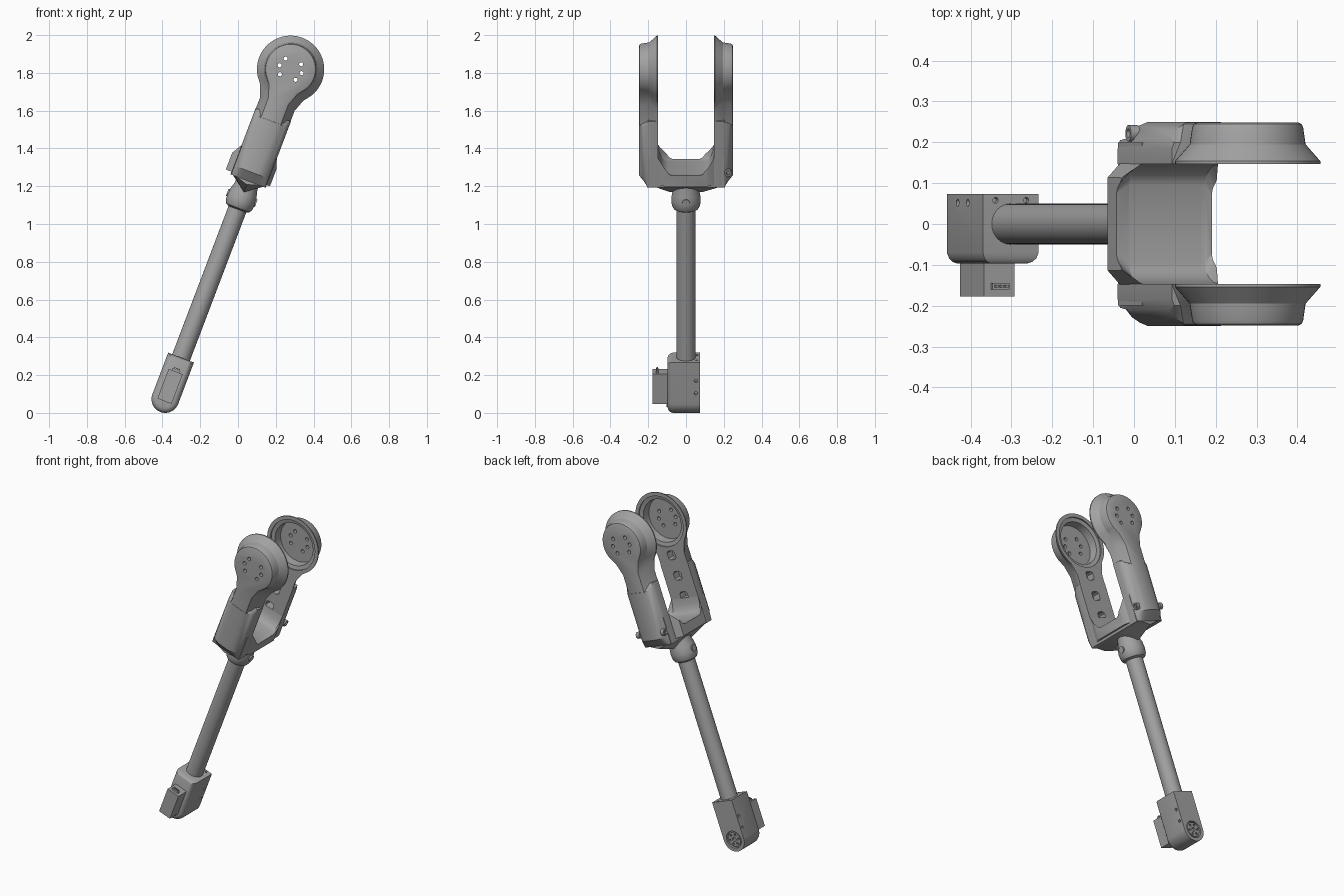
import bpy, bmesh
from math import sin, cos, pi, radians
from mathutils import Matrix, Vector

cube = bpy.data.objects.get("Cube")
if cube:
    bpy.data.objects.remove(cube)

# Limb frame: z runs along the limb, origin at the foot pivot
FRAME = Matrix.Translation((-0.385, 0, 0.073)) @ Matrix.Rotation(radians(20.8), 4, 'Y')
HEAD = 1.868

grey = bpy.data.materials.new("mid_grey")
grey.use_nodes = True
grey.diffuse_color = (0.36, 0.36, 0.36, 1)
grey.node_tree.nodes["Principled BSDF"].inputs["Base Color"].default_value = grey.diffuse_color


def build(name, pieces, cutter=False):
    """Make one object from lofted pieces; each piece is a list of point rings."""
    bm = bmesh.new()
    for rings in pieces:
        loops = [[bm.verts.new(FRAME @ Vector(p)) for p in ring] for ring in rings]
        n = len(loops[0])
        for a, b in zip(loops, loops[1:]):
            for i in range(n):
                j = (i + 1) % n
                bm.faces.new((a[i], a[j], b[j], b[i]))
        bm.faces.new(loops[0])
        bm.faces.new(loops[-1])
    bmesh.ops.recalc_face_normals(bm, faces=bm.faces)
    mesh = bpy.data.meshes.new(name)
    bm.to_mesh(mesh)
    bm.free()
    mesh.materials.append(grey)
    ob = bpy.data.objects.new(name, mesh)
    bpy.context.collection.objects.link(ob)
    if cutter:
        ob.hide_render = True
        ob.hide_set(True)
    else:
        bpy.ops.object.select_all(action='DESELECT')
        ob.select_set(True)
        bpy.context.view_layer.objects.active = ob
        bpy.ops.object.shade_smooth_by_angle(angle=radians(32))
    return ob


def cut(target, *cutters):
    for c in cutters:
        mod = target.modifiers.new("cut", 'BOOLEAN')
        mod.operation = 'DIFFERENCE'
        mod.solver = 'EXACT'
        mod.object = c


def turned(axis, centre, profile, n=32):
    """Rings of (position, radius) along an axis through the centre."""
    k = "xyz".index(axis)
    rings = []
    for pos, r in profile:
        ring = []
        for i in range(n):
            p = list(centre)
            p[k] = pos
            p[(k + 1) % 3] += r * cos(2 * pi * i / n)
            p[(k + 2) % 3] += r * sin(2 * pi * i / n)
            ring.append(p)
        rings.append(ring)
    return rings


def slab(outline, y0, y1):
    return [[(x, y, z) for x, z in outline] for y in (y0, y1)]


def box(x0, x1, y0, y1, z0, z1):
    return slab([(x0, z0), (x1, z0), (x1, z1), (x0, z1)], y0, y1)


def teardrop(y, r, w, low=1.57):
    """Round head narrowing into a neck of half-width w."""
    arc = [(r * cos(a), HEAD + r * sin(a))
           for a in (radians(-32 + 244 * i / 40) for i in range(41))]
    x, z = arc[0]
    knee = z - (x - w) * 1.6
    neck = [(x + (w - x) * 0.55, z + (knee - z) * 0.45), (w, knee - 0.02), (w, low)]
    right = neck[::-1]
    left = [(-a, b) for a, b in neck]
    return [(a, y, b) for a, b in right + arc + left]


# Two mirrored fork arms
for s, side in ((-1, "front"), (1, "back")):
    head = build(side + "_hub", [[
        teardrop(s * 0.147, 0.178, 0.098), teardrop(s * 0.154, 0.178, 0.098),
        teardrop(s * 0.195, 0.142, 0.08), teardrop(s * 0.236, 0.136, 0.06),
        teardrop(s * 0.245, 0.132, 0.056), teardrop(s * 0.249, 0.124, 0.048)]])
    dish = build(side + "_dish_cutter", [turned('y', (0, 0, HEAD), [
        (s * 0.13, 0.155), (s * 0.155, 0.155), (s * 0.16, 0.132), (s * 0.21, 0.128)], 48)], True)
    bolts = []
    for i in range(8):
        if i % 4 != 3:
            a = radians(i * 45 - 44)
            bolts.append(turned('y', (0.062 * cos(a), 0, HEAD + 0.062 * sin(a)),
                                [(s * 0.12, 0.011), (s * 0.27, 0.011)], 12))
    holes = build(side + "_bolt_cutter", bolts, True)

    # Rounded shell of the lower arm, chamfered at the bottom
    half = [(0.1, 0.147), (0.1, 0.185), (0.094, 0.21), (0.082, 0.228), (0.062, 0.241), (0.04, 0.25)]
    section = half + [(-x, y) for x, y in half[::-1]]
    shell = build(side + "_arm_shell", [[
        [(x, s * min(y, 0.205), 1.235) for x, y in section],
        [(x, s * y, 1.285) for x, y in section],
        [(x, s * y, 1.575) for x, y in section],
        [(x, s * min(y, 0.2), 1.61) for x, y in section]]])

    # Rounded windows along the inner face
    c, d = 0.027, 0.016
    octagon = [(c, -d), (c, d), (d, c), (-d, c), (-c, d), (-c, -d), (-d, -c), (d, -c)]
    windows = build(side + "_window_cutter", [
        slab([(x, z + u) for x, z in octagon], s * 0.13, s * 0.195)
        for u in (1.41, 1.535, 1.66)], True)
    cut(head, dish, holes, windows)
    cut(shell, windows)

# Bridge joining the arms, with a filleted crotch
fillet = [(0.147, 1.40), (0.142, 1.365), (0.13, 1.335), (0.115, 1.318), (0.095, 1.31)]
top = fillet + [(-y, z) for y, z in fillet[::-1]]
section = [(-0.2, 1.4), (-0.2, 1.235), (0.2, 1.235), (0.2, 1.4)]
build("fork_bridge", [[[(x, y, z) for y, z in top + section[0:]] for x in (-0.099, 0.099)]])
lip = [(-0.148, 1.25), (0.148, 1.25)] + top
build("bridge_lips", [[[(s * 0.09, y, z) for y, z in lip],
                       [(s * 0.1, y, z) for y, z in lip],
                       [(s * (0.132 if s < 0 else 0.118), y * 0.77, min(z, 1.345)) for y, z in lip]]
                      for s in (-1, 1)])
build("under_wedge", [[[(-w, y, 1.24), (0, y, z), (w, y, 1.24)]
                       for y, z, w in ((-0.2, 1.215, 0.085), (-0.085, 1.172, 0.092),
                                       (0.085, 1.172, 0.092), (0.2, 1.215, 0.085))]])
build("arm_screws", [turned('x', (0, 0.222, 1.318), [(s * 0.08, 0.02), (s * 0.104, 0.02),
                                                     (s * 0.104, 0.011), (s * 0.09, 0.011)], 16)
                     for s in (-1, 1)])

# Collar and tube
build("collar", [turned('z', (0, 0, 0), [
    (1.075, 0.05), (1.083, 0.066), (1.1, 0.075), (1.13, 0.078), (1.165, 0.074),
    (1.2, 0.064), (1.25, 0.06)], 40)])
build("collar_screw", [turned('x', (0, 0, 1.14), [(-0.082, 0.02), (0.082, 0.02)], 16)])
build("tube", [turned('z', (0, 0, 0), [(0.2, 0.05), (1.1, 0.05)], 40)])


# Foot block with softened front edges
def foot_ring(y, inset):
    r = 0.073 - inset
    arc = [(r * cos(a), y, r * sin(a)) for a in (pi + pi * i / 24 for i in range(25))]
    return arc + [(r, y, 0.235 - inset * 0.6), (-r, y, 0.235 - inset * 0.6)]


foot = build("foot_block", [[foot_ring(y, i) for y, i in (
    (-0.097, 0.026), (-0.093, 0.014), (-0.084, 0.005), (-0.07, 0), (0.073, 0))]])
seat = build("horn_seat_cutter", [turned('y', (0, 0, 0), [(0.055, 0.052), (0.09, 0.052)])], True)
dots = build("side_hole_cutter", [
    turned('x', (0, 0.052, u), [(s * 0.06, 0.009), (s * 0.09, 0.009)], 12)
    for u in (0.06, 0.13) for s in (-1, 1)] + [
    turned('z', (x, 0.058, 0), [(0.22, 0.007), (0.25, 0.007)], 12) for x in (-0.04, 0.04)], True)
cut(foot, seat, dots)

# Round output horn on the back of the foot
horn = build("output_horn", [turned('y', (0, 0, 0), [(0.05, 0.044), (0.07, 0.044)])])
horn_holes = build("horn_hole_cutter", [turned('y', (0, 0, 0), [(0.058, 0.013), (0.08, 0.013)], 16)] + [
    turned('y', (0.03 * cos(i * pi / 3), 0, 0.03 * sin(i * pi / 3)),
           [(0.058, 0.007), (0.08, 0.007)], 10) for i in range(6)], True)
cut(horn, horn_holes)

# Motor box with its connector and screws
build("motor_box", [box(-0.04, 0.04, -0.177, -0.09, -0.012, 0.156)])
build("motor_connector", [box(-0.022, 0.022, -0.16, -0.145, 0.15, 0.168)]
      + [box(x - 0.004, x + 0.004, -0.156, -0.149, 0.16, 0.176) for x in (-0.013, 0, 0.013)])
build("motor_screws", [turned('y', (x, 0, -0.028), [(-0.104, 0.008), (-0.09, 0.008)], 12)
                       for x in (-0.024, 0.024)])
